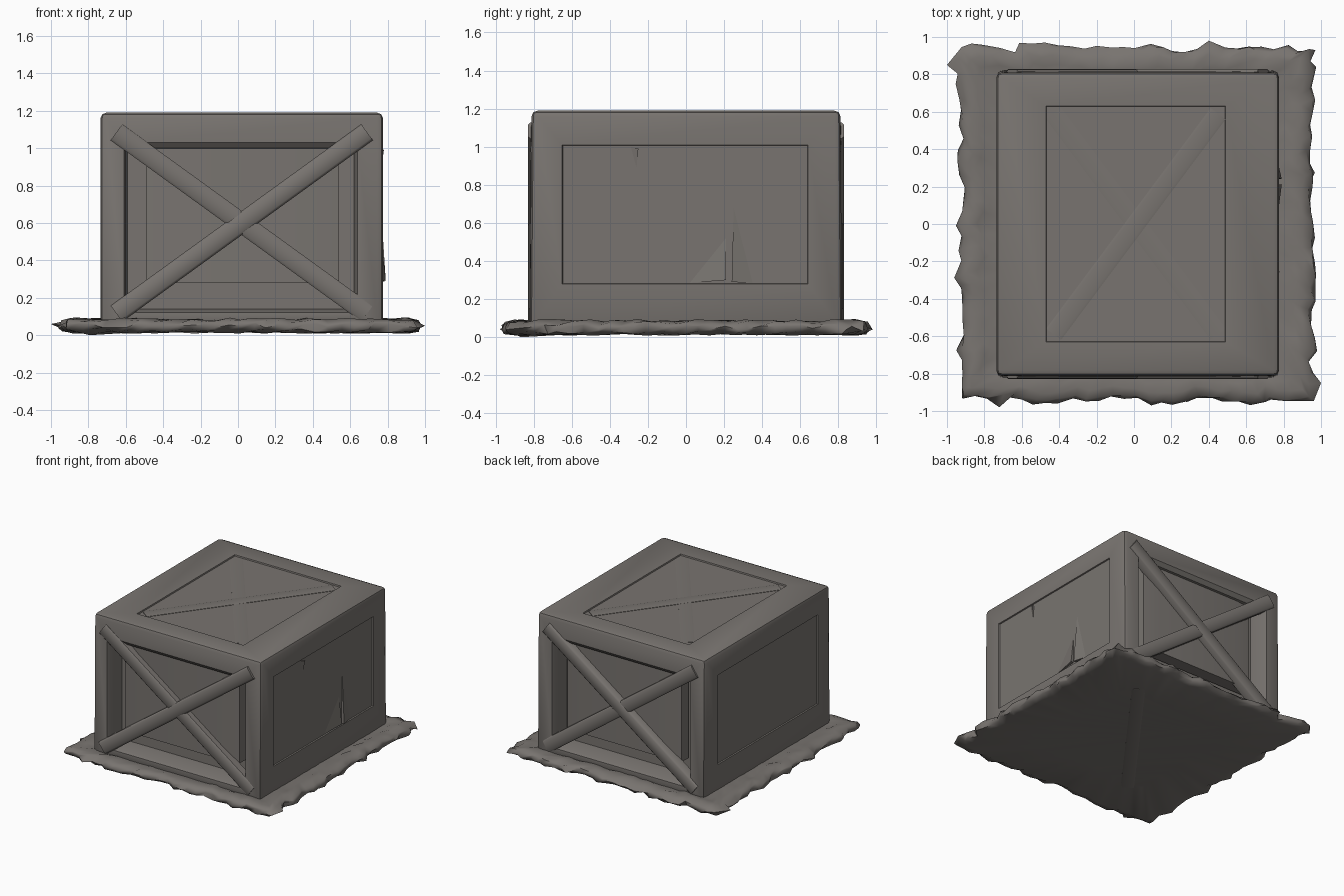
import bpy, bmesh, math, random
from mathutils import Vector

random.seed(4)
cube = bpy.data.objects.get("Cube")
if cube:
    bpy.data.objects.remove(cube, do_unlink=True)

grey = bpy.data.materials.new("weathered_grey")
grey.use_nodes = True
COLOR = (0.19, 0.175, 0.162, 1)
grey.diffuse_color = COLOR
grey.node_tree.nodes["Principled BSDF"].inputs["Base Color"].default_value = COLOR

CX, HX, HY, Z0, Z1 = 0.02, 0.755, 0.82, 0.05, 1.19


def finish(bm, name, angle=40):
    bmesh.ops.recalc_face_normals(bm, faces=bm.faces)
    mesh = bpy.data.meshes.new(name)
    bm.to_mesh(mesh)
    bm.free()
    obj = bpy.data.objects.new(name, mesh)
    bpy.context.collection.objects.link(obj)
    mesh.materials.append(grey)
    bpy.ops.object.select_all(action='DESELECT')
    obj.select_set(True)
    bpy.context.view_layer.objects.active = obj
    bpy.ops.object.shade_smooth_by_angle(angle=math.radians(angle))


def inset_rect(bm, face, axis, level, lo, hi):
    """Inset a face and fit its inner loop to a rectangle at a given level."""
    bmesh.ops.inset_individual(bm, faces=[face], thickness=0.01)
    mid = face.calc_center_median()
    others = [i for i in range(3) if i != axis]
    for v in face.verts:
        signs = [v.co[i] > mid[i] for i in others]
        v.co[axis] = level
        for k, i in enumerate(others):
            v.co[i] = hi[k] if signs[k] else lo[k]


# Crate body: rounded frame, hollow ends, shallow side and lid panels
bm = bmesh.new()
bmesh.ops.create_cube(bm, size=2)
for v in bm.verts:
    top = v.co.z > 0
    v.co = (CX + v.co.x * HX, v.co.y * (0.81 if top else HY), Z1 if top else Z0)
outer = list(bm.edges)
faces = [(f, f.normal.copy()) for f in bm.faces]
for f, n in faces:
    s = 1 if n.x + n.y + n.z > 0 else -1
    if abs(n.y) > 0.5:
        inset_rect(bm, f, 1, s * 0.815, (-0.61, 0.12), (0.64, 1.03))
        inset_rect(bm, f, 1, s * 0.79, (-0.60, 0.13), (0.63, 1.00))
        inset_rect(bm, f, 1, s * 0.65, (-0.59, 0.14), (0.62, 0.99))
    elif abs(n.x) > 0.5:
        inset_rect(bm, f, 0, CX + s * HX, (-0.65, 0.28), (0.64, 1.01))
        inset_rect(bm, f, 0, CX + s * (HX - 0.01), (-0.647, 0.283), (0.637, 1.007))
    elif s > 0:
        inset_rect(bm, f, 2, Z1 - 0.005, (-0.47, -0.63), (0.49, 0.63))
        inset_rect(bm, f, 2, Z1 - 0.015, (-0.467, -0.627), (0.487, 0.627))
bmesh.ops.bevel(bm, geom=outer, offset=0.03, segments=2, profile=0.5,
                affect='EDGES', clamp_overlap=True)
finish(bm, "crate_body", 35)


def brace(name, a, b, normal, width, depth):
    """Beam with softened edges between two points."""
    a, b, n = Vector(a), Vector(b), Vector(normal)
    side = (b - a).normalized().cross(n) * width / 2
    bm = bmesh.new()
    profile = [(-1, -1), (-1, 0.7), (-0.75, 1), (0.75, 1), (1, 0.7), (1, -1)]
    ends = [[bm.verts.new(p + side * u + n * depth / 2 * w) for u, w in profile]
            for p in (a, b)]
    for i in range(len(profile)):
        j = (i + 1) % len(profile)
        bm.faces.new((ends[0][i], ends[0][j], ends[1][j], ends[1][i]))
    for ring in ends:
        bm.faces.new(ring)
    finish(bm, name, 50)


# Loose infill boards and crossed braces on the open ends
for end, s in (("front", -1), ("back", 1)):
    brace(f"{end}_board", (0.025, s * 0.72, 0.28), (0.025, s * 0.72, 1.02),
          (0, s, 0), 1.03, 0.10)
    for tag, d in (("rising", 1), ("falling", -1)):
        brace(f"{end}_{tag}_brace", (CX - d * 0.67, s * 0.79, 0.115),
              (CX + d * 0.67, s * 0.79, 1.085), (0, s, 0), 0.105, 0.074 + 0.004 * d)

# Shallow crossed ribs on the lid and the underside
for part, z, s in (("lid", Z1 - 0.018, 1), ("underside", 0.025, -1)):
    for tag, d in (("rising", 1), ("falling", -1)):
        brace(f"{part}_{tag}_rib", (0.01 - d * 0.44, -0.59, z),
              (0.01 + d * 0.44, 0.59, z), (0, 0, s), 0.10, 0.014 + 0.003 * d)


# Splintered slivers on the side panel
def sliver(name, points, lift):
    bm = bmesh.new()
    x = CX + HX - 0.01
    base = [bm.verts.new((x, y, z)) for y, z in points]
    tip = bm.verts.new((x + lift, points[1][0], points[1][1]))
    bm.faces.new(base)
    for i in range(3):
        bm.faces.new((base[i], base[(i + 1) % 3], tip))
    finish(bm, name, 10)


sliver("wide_splinter", [(0.02, 0.285), (0.21, 0.30), (0.21, 0.52)], 0.025)
sliver("tall_splinter", [(0.25, 0.68), (0.24, 0.29), (0.35, 0.285)], 0.025)
sliver("upper_splinter", [(-0.29, 1.0), (-0.25, 0.99), (-0.26, 0.89)], 0.015)

# Ragged ground slab: jittered rings running from underside over the rim
STEP = 28
perimeter = []
corners = [(-1, -1), (1, -1), (1, 1), (-1, 1)]
for k, (px, py) in enumerate(corners):
    qx, qy = corners[(k + 1) % 4]
    for i in range(STEP):
        t = i / STEP
        perimeter.append((px + (qx - px) * t, py + (qy - py) * t))

# Each ring: inset from the edge, height, jitter
rings = [(0.42, 0.020, 0), (0.06, 0.014, 0.006), (0.012, 0.025, 0.010),
         (0.0, 0.050, 0.014), (0.014, 0.073, 0.011), (0.06, 0.087, 0.009),
         (0.11, 0.085, 0.007), (0.15, 0.075, 0.005), (0.24, 0.075, 0)]
bm = bmesh.new()
wave = [random.uniform(-0.02, 0.02) for _ in perimeter]
loops = []
for inset, z, jitter in rings:
    loop = []
    for i, (px, py) in enumerate(perimeter):
        half = 0.945 - inset + (wave[i] if jitter else 0)
        j = [random.uniform(-jitter, jitter) for _ in range(3)]
        loop.append(bm.verts.new((0.012 + px * half + j[0], py * half + j[1],
                                  max(0.0, z + j[2]))))
    loops.append(loop)
for lower, upper in zip(loops, loops[1:]):
    for i in range(len(perimeter)):
        j = (i + 1) % len(perimeter)
        bm.faces.new((lower[i], lower[j], upper[j], upper[i]))
bm.faces.new(loops[0])
bm.faces.new(loops[-1])

# Torn tips pulled out of the rim
for tip in [(-1, 0.85, 0.06), (1, -0.85, 0.05), (0.4, 0.98, 0.04),
            (-0.72, -0.98, 0.04), (0.97, 0.93, 0.03)]:
    target = Vector(tip)
    min(loops[3], key=lambda v: (v.co - target).length).co = target
min(loops[1], key=lambda v: v.co.z).co.z = 0
finish(bm, "ragged_slab", 60)
